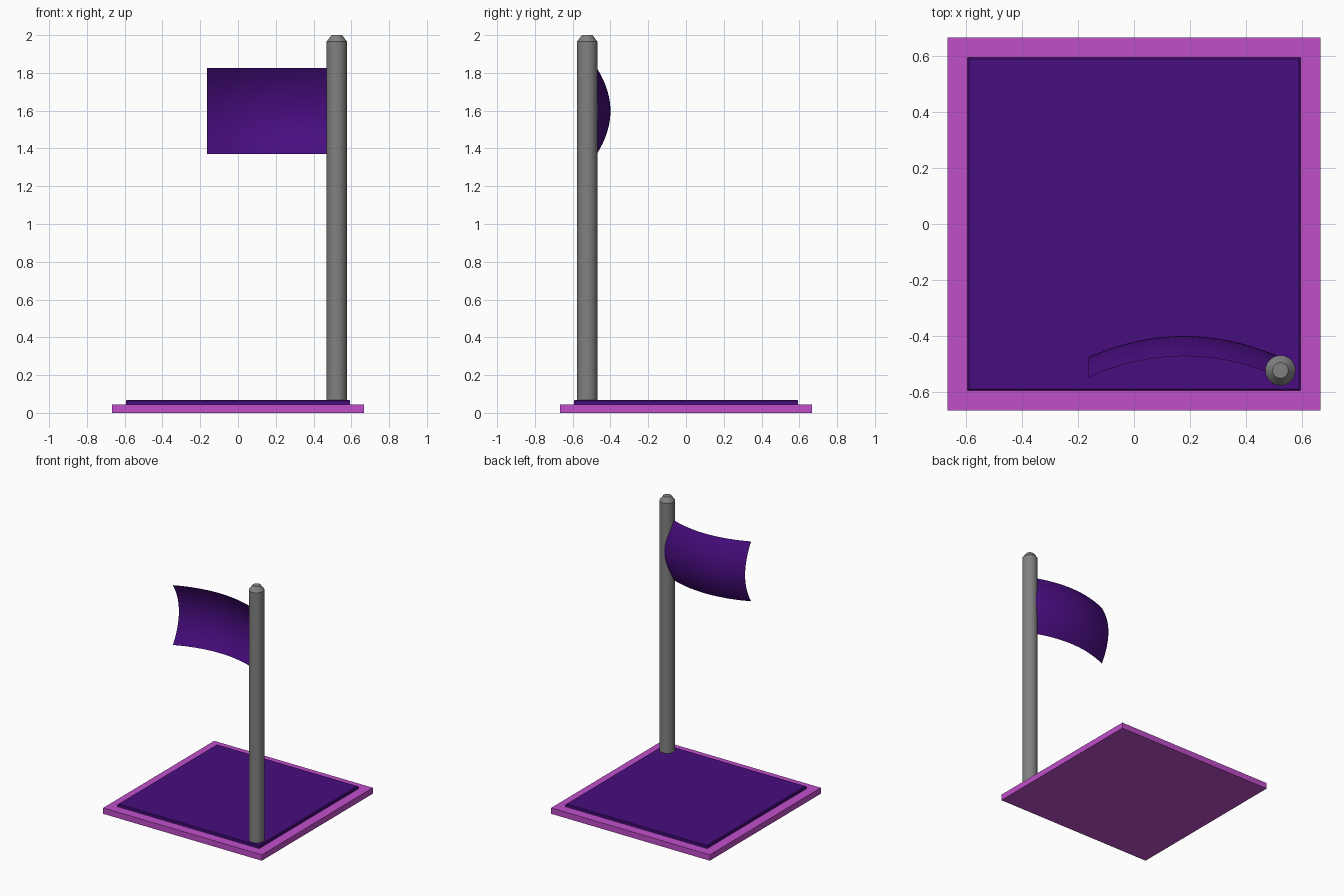
import bpy, bmesh, math

if "Cube" in bpy.data.objects:
    bpy.data.objects.remove(bpy.data.objects["Cube"])


def material(name, rgb):
    m = bpy.data.materials.new(name)
    m.diffuse_color = (*rgb, 1)
    m.use_nodes = True
    m.node_tree.nodes["Principled BSDF"].inputs["Base Color"].default_value = m.diffuse_color
    return m


magenta = material("magenta", (0.53, 0.078, 0.59))
purple = material("deep purple", (0.064, 0.004, 0.21))
grey = material("grey metal", (0.22, 0.22, 0.22))


def make(name, bm, mat, smooth=False):
    bmesh.ops.recalc_face_normals(bm, faces=bm.faces)
    me = bpy.data.meshes.new(name)
    bm.to_mesh(me)
    bm.free()
    me.materials.append(mat)
    ob = bpy.data.objects.new(name, me)
    bpy.context.collection.objects.link(ob)
    if smooth:
        bpy.ops.object.select_all(action='DESELECT')
        ob.select_set(True)
        bpy.context.view_layer.objects.active = ob
        bpy.ops.object.shade_smooth_by_angle(angle=math.radians(30))
    return ob


def loft(rings):
    """Skin a stack of vertex rings and cap both ends."""
    bm = bmesh.new()
    vs = [[bm.verts.new(p) for p in r] for r in rings]
    n = len(vs[0])
    for a, b in zip(vs, vs[1:]):
        for i in range(n):
            j = (i + 1) % n
            bm.faces.new((a[i], a[j], b[j], b[i]))
    bm.faces.new(vs[0][::-1])
    bm.faces.new(vs[-1])
    return bm


def ring(x, y, z, r, n, turn=0.0):
    return [(x + r * math.cos(turn + math.tau * i / n),
             y + r * math.sin(turn + math.tau * i / n), z) for i in range(n)]


def square(z, half):
    return ring(0, 0, z, half * math.sqrt(2), 4, math.pi / 4)


# Base slab and the slightly bevelled tile on it
make("base_slab", loft([square(0, 0.666), square(0.045, 0.666)]), magenta)
make("top_tile", loft([square(0.045, 0.594), square(0.062, 0.594), square(0.067, 0.589)]), purple)

# Pole with a chamfered tip, in the front right corner
PX, PY = 0.523, -0.523
make("pole", loft([ring(PX, PY, z, r, 32) for z, r in
                   ((0.06, 0.054), (1.965, 0.054), (2.0, 0.028))]), grey, True)

# Flag: thin sheet billowing backwards in both directions
NX, NZ = 24, 16
bm = bmesh.new()
grid = []
for i in range(NX + 1):
    u = 2 * i / NX - 1
    row = []
    for k in range(NZ + 1):
        w = 2 * k / NZ - 1
        y = -0.400 - 0.076 * u * u - 0.072 * w * w
        row.append(bm.verts.new((0.18 + 0.343 * u, y, 1.598 + 0.227 * w)))
    grid.append(row)
for i in range(NX):
    for k in range(NZ):
        bm.faces.new((grid[i][k], grid[i + 1][k], grid[i + 1][k + 1], grid[i][k + 1]))
make("flag", bm, purple, True)
